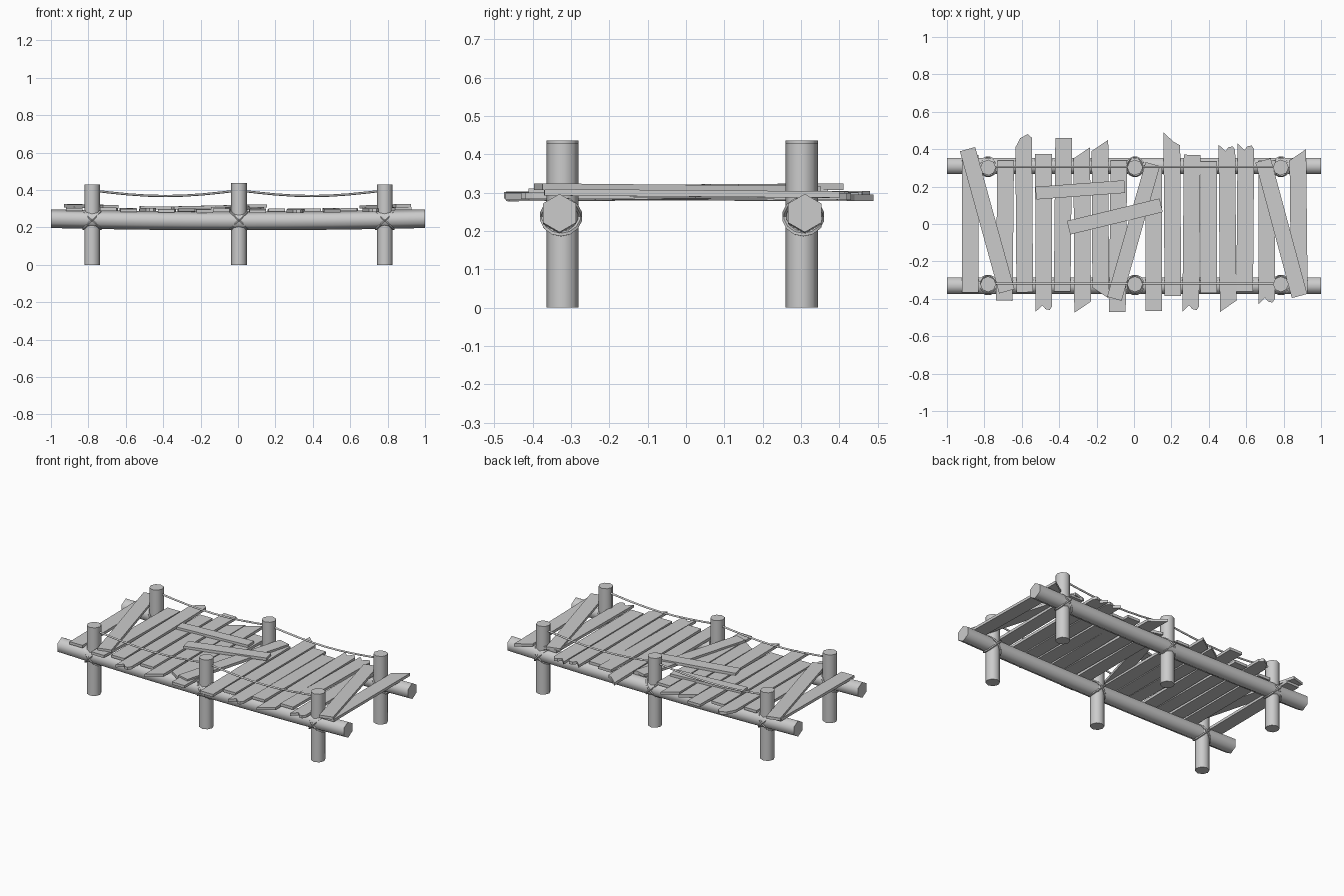
import bpy, bmesh, math
from mathutils import Vector

cube = bpy.data.objects.get("Cube")
if cube:
    bpy.data.objects.remove(cube, do_unlink=True)

wood = bpy.data.materials.new("weathered_grey")
wood.use_nodes = True
GREY = (0.6, 0.6, 0.6, 1)
wood.diffuse_color = GREY
wood.node_tree.nodes["Principled BSDF"].inputs["Base Color"].default_value = GREY


def finish(name, bm, smooth=None):
    bmesh.ops.recalc_face_normals(bm, faces=bm.faces)
    mesh = bpy.data.meshes.new(name)
    bm.to_mesh(mesh)
    bm.free()
    mesh.materials.append(wood)
    obj = bpy.data.objects.new(name, mesh)
    bpy.context.collection.objects.link(obj)
    if smooth:
        bpy.ops.object.select_all(action='DESELECT')
        obj.select_set(True)
        bpy.context.view_layer.objects.active = obj
        bpy.ops.object.shade_smooth_by_angle(angle=math.radians(smooth))
    return obj


def tube(name, points, radius, sides):
    """Loft rings in the YZ plane along a path that runs mostly in x."""
    bm = bmesh.new()
    angles = [math.tau * (i + 0.5) / sides + math.pi / sides for i in range(sides)]
    rings = [[bm.verts.new((x, y + radius * math.sin(a), z + radius * math.cos(a)))
              for a in angles] for x, y, z in points]
    for r, s in zip(rings, rings[1:]):
        for i in range(sides):
            j = (i + 1) % sides
            bm.faces.new((r[i], r[j], s[j], s[i]))
    bm.faces.new(rings[0])
    bm.faces.new(rings[-1])
    return finish(name, bm, 65)


def sag(x):
    return 0.012 * (1 - x * x)


# End shapes: (position across the plank, extra length)
ENDS = {
    "flat": [(-1, 0), (1, 0)],
    "up": [(-1, -0.03), (1, 0.03)],
    "down": [(-1, 0.03), (1, -0.03)],
    "hook": [(-1, -0.07), (-0.4, -0.02), (0.5, 0), (1, -0.02)],
    "spike": [(-1, 0), (0.2, -0.05), (1, -0.07)],
    "notch": [(-1, 0), (-0.2, -0.035), (0.2, -0.015), (0.7, -0.01), (1, -0.03)],
}


def plank(name, start, end, width, z0, z1, low="flat", high="flat", thick=0.017):
    a, b = Vector(start), Vector(end)
    along = (b - a).normalized()
    across = Vector((along.y, -along.x))
    outline = [(a + across * u * width / 2 - along * d, z0) for u, d in ENDS[low]]
    outline += [(b + across * u * width / 2 + along * d, z1)
                for u, d in reversed(ENDS[high])]
    bm = bmesh.new()
    top = [bm.verts.new((p.x, p.y, z + thick / 2)) for p, z in outline]
    bottom = [bm.verts.new((p.x, p.y, z - thick / 2)) for p, z in outline]
    bm.faces.new(top)
    bm.faces.new(bottom[::-1])
    for i in range(len(top)):
        j = (i + 1) % len(top)
        bm.faces.new((top[i], bottom[i], bottom[j], top[j]))
    return finish(name, bm)


# Long beams, posts, lashings and hand ropes on both sides
POSTS = [(-0.78, 0.43), (0.005, 0.437), (0.785, 0.43)]
for side, post_y, beam_y in (("right_side", -0.322, -0.33), ("left_side", 0.302, 0.31)):
    path = [(-1 + i / 4, beam_y, 0.247 - sag(-1 + i / 4)) for i in range(9)]
    tube("beam_" + side, path, 0.05, 6)

    for n, (x, height) in enumerate(POSTS):
        bm = bmesh.new()
        bmesh.ops.create_cone(bm, cap_ends=True, segments=8, radius1=0.042,
                              radius2=0.042, depth=height)
        bmesh.ops.translate(bm, vec=(x, post_y, height / 2), verts=bm.verts)
        finish(f"post_{side}_{n}", bm, 50)

        for tilt in (-1, 1):
            bpy.ops.mesh.primitive_torus_add(
                location=(x, (post_y + beam_y) / 2, 0.238),
                rotation=(0, tilt * math.pi / 4, 0), major_segments=14,
                minor_segments=5, major_radius=0.05, minor_radius=0.006)
            lashing = bpy.context.object
            lashing.name = f"lashing_{side}_{n}"
            lashing.scale.x = 1.3
            lashing.data.materials.append(wood)
            bpy.ops.object.shade_smooth_by_angle()

    for n in range(2):
        x0, x1 = POSTS[n][0], POSTS[n + 1][0]
        rope = []
        for i in range(9):
            t = i / 8
            rope.append((x0 + (x1 - x0) * t, post_y + 0.003,
                         0.398 - 0.03 * math.sin(math.pi * t)))
        tube(f"hand_rope_{side}_{n}", rope, 0.006, 6)

# Deck boards: x, lowest y, highest y, end shapes
BOARDS = [
    (-0.875, -0.365, 0.37, "flat", "flat"),
    (-0.69, -0.41, 0.34, "flat", "flat"),
    (-0.587, -0.365, 0.48, "flat", "hook"),
    (-0.483, -0.47, 0.375, "notch", "flat"),
    (-0.38, -0.36, 0.46, "flat", "flat"),
    (-0.277, -0.445, 0.38, "down", "up"),
    (-0.18, -0.37, 0.42, "up", "up"),
    (-0.085, -0.47, 0.34, "flat", "flat"),
    (0.105, -0.465, 0.31, "flat", "flat"),
    (0.205, -0.385, 0.49, "flat", "spike"),
    (0.307, -0.47, 0.37, "notch", "flat"),
    (0.40, -0.37, 0.335, "flat", "flat"),
    (0.50, -0.44, 0.425, "down", "notch"),
    (0.595, -0.36, 0.43, "flat", "notch"),
    (0.71, -0.43, 0.34, "notch", "flat"),
    (0.88, -0.37, 0.37, "flat", "up"),
]
for n, (x, y0, y1, low, high) in enumerate(BOARDS):
    z = 0.301 - sag(x)
    lean = 0.003 * (-1) ** n
    shift = 0.004 * math.sin(n * 2)
    # Mirror the low end so its shape follows the same x direction
    plank(f"deck_board_{n}", (x - shift, y0), (x + shift, y1), 0.089,
          z - lean, z + lean, low, high)

# Loose boards lying across the deck
plank("loose_board_far_right", (-0.68, -0.36), (-0.89, 0.40), 0.085, 0.311, 0.316)
plank("loose_board_middle", (-0.105, -0.40), (0.10, 0.32), 0.08, 0.302, 0.304)
plank("loose_board_far_left", (0.885, -0.385), (0.69, 0.34), 0.085, 0.316, 0.309)
plank("loose_board_short", (-0.525, 0.165), (-0.05, 0.20), 0.068, 0.305, 0.303)
plank("loose_board_cross", (-0.35, -0.02), (0.145, 0.10), 0.075, 0.304, 0.315)
